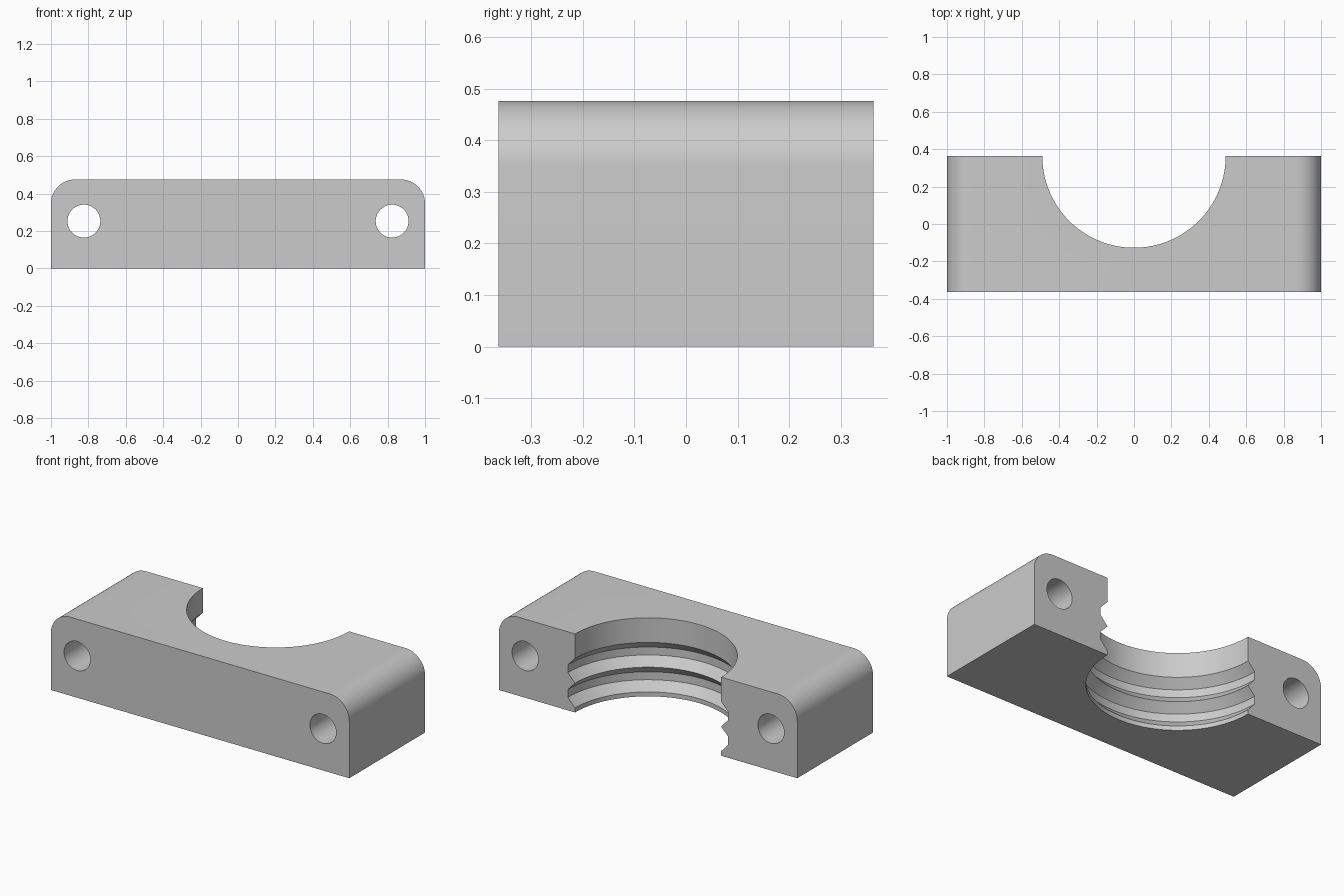
import bpy, bmesh, math
from mathutils import Matrix

cube = bpy.data.objects.get("Cube")
if cube:
    bpy.data.objects.remove(cube, do_unlink=True)

HALF_X, HALF_Y, HEIGHT, CORNER = 1.0, 0.363, 0.476, 0.13
BORE, GROOVE = 0.49, 0.537

grey = bpy.data.materials.new("plain grey")
grey.use_nodes = True
grey.diffuse_color = (0.6, 0.6, 0.6, 1)
grey.node_tree.nodes["Principled BSDF"].inputs["Base Color"].default_value = (0.6, 0.6, 0.6, 1)


def make_object(name, bm):
    bmesh.ops.recalc_face_normals(bm, faces=bm.faces)
    mesh = bpy.data.meshes.new(name)
    bm.to_mesh(mesh)
    bm.free()
    mesh.materials.append(grey)
    obj = bpy.data.objects.new(name, mesh)
    bpy.context.collection.objects.link(obj)
    return obj


def clamp_body():
    """Front outline with two rounded top corners, pushed back along y."""
    outline = [(-HALF_X, 0), (HALF_X, 0)]
    for side, start in ((1, 0), (-1, 90)):
        for i in range(17):
            a = math.radians(start + 90 * i / 16)
            outline.append((side * (HALF_X - CORNER) + CORNER * math.cos(a),
                            HEIGHT - CORNER + CORNER * math.sin(a)))
    bm = bmesh.new()
    face = bm.faces.new([bm.verts.new((x, -HALF_Y, z)) for x, z in outline])
    extruded = bmesh.ops.extrude_face_region(bm, geom=[face])
    moved = [v for v in extruded["geom"] if isinstance(v, bmesh.types.BMVert)]
    bmesh.ops.translate(bm, verts=moved, vec=(0, 2 * HALF_Y, 0))
    return make_object("clamp_body", bm)


def bore_cutter():
    """Turned cutter with two V-shaped ring grooves."""
    profile = [(0, -0.1), (BORE, -0.1), (BORE, 0.027)]
    for base in (0.027, 0.177):
        profile += [(GROOVE, base + 0.052), (GROOVE, base + 0.1), (BORE, base + 0.15)]
    profile += [(BORE, HEIGHT + 0.1), (0, HEIGHT + 0.1)]
    bm = bmesh.new()
    verts = [bm.verts.new((r, HALF_Y, z)) for r, z in profile]
    edges = [bm.edges.new(pair) for pair in zip(verts, verts[1:])]
    bmesh.ops.spin(bm, geom=verts + edges, cent=(0, HALF_Y, 0), axis=(0, 0, 1),
                   angle=math.tau, steps=128, use_duplicate=False)
    bmesh.ops.remove_doubles(bm, verts=bm.verts, dist=0.0001)
    return make_object("bore_cutter", bm)


def bolt_hole_cutter(side):
    bm = bmesh.new()
    place = Matrix.Translation((side * 0.824, 0, 0.253)) @ Matrix.Rotation(math.pi / 2, 4, "X")
    bmesh.ops.create_cone(bm, cap_ends=True, segments=48, radius1=0.088,
                          radius2=0.088, depth=1, matrix=place)
    return make_object("bolt_hole_cutter", bm)


# Cut the grooved half bore and both bolt holes
body = clamp_body()
bpy.context.view_layer.objects.active = body
body.select_set(True)
for cutter in (bore_cutter(), bolt_hole_cutter(-1), bolt_hole_cutter(1)):
    cutter.hide_render = True
    mod = body.modifiers.new("cut", "BOOLEAN")
    mod.operation = "DIFFERENCE"
    mod.solver = "EXACT"
    mod.object = cutter
    bpy.ops.object.modifier_apply(modifier=mod.name)
    bpy.data.objects.remove(cutter, do_unlink=True)

bpy.ops.object.shade_smooth_by_angle(angle=math.radians(25))
